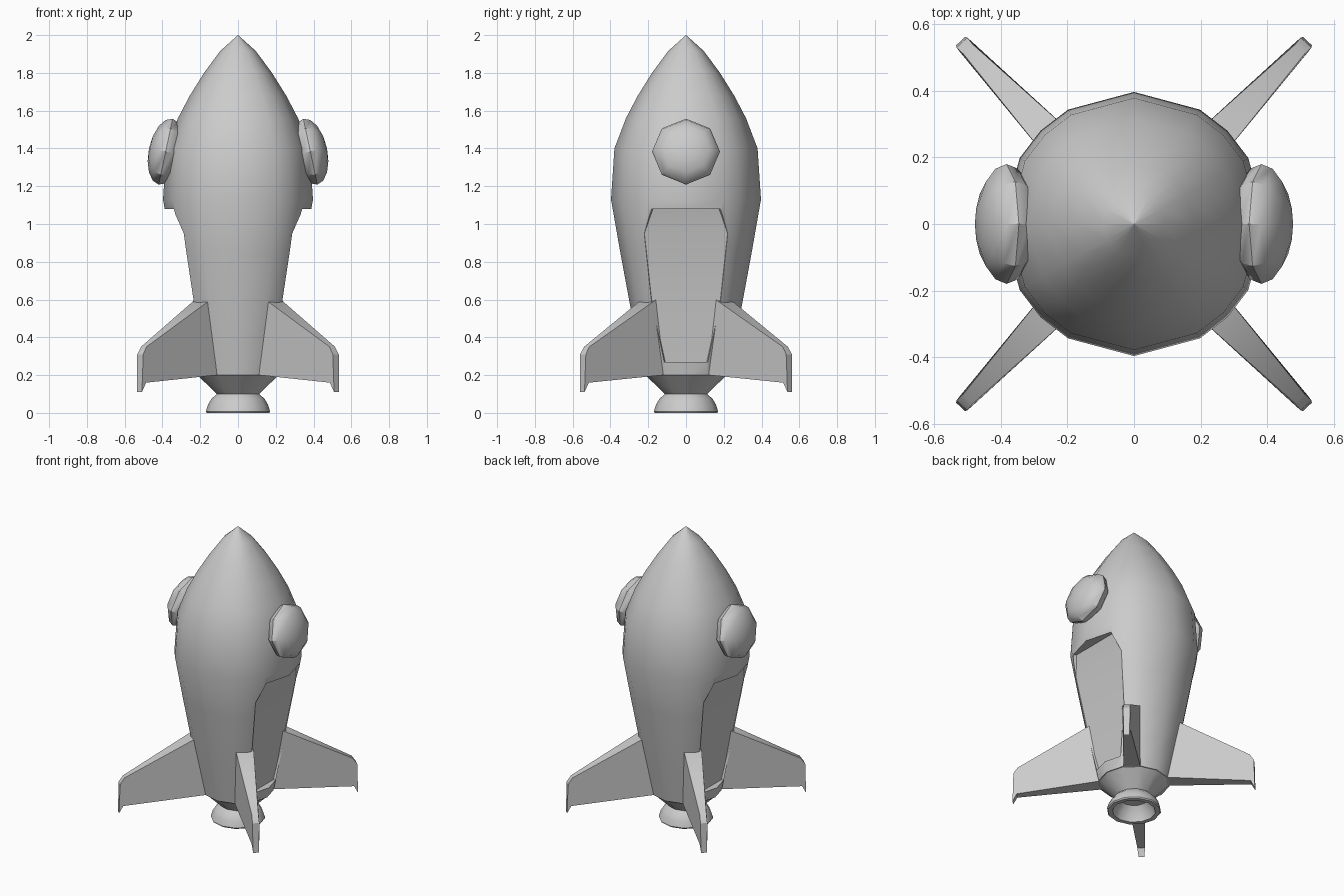
import bpy, bmesh
from math import sin, cos, radians
from mathutils import Matrix

if "Cube" in bpy.data.objects:
    bpy.data.objects.remove(bpy.data.objects["Cube"])


def finish(bm, name, smooth=True):
    bmesh.ops.remove_doubles(bm, verts=bm.verts, dist=1e-5)
    bmesh.ops.recalc_face_normals(bm, faces=bm.faces)
    me = bpy.data.meshes.new(name)
    bm.to_mesh(me)
    bm.free()
    ob = bpy.data.objects.new(name, me)
    bpy.context.collection.objects.link(ob)
    if smooth:
        smooth_by_angle(ob)
    return ob


def smooth_by_angle(ob):
    bpy.ops.object.select_all(action='DESELECT')
    ob.select_set(True)
    bpy.context.view_layer.objects.active = ob
    bpy.ops.object.shade_smooth_by_angle(angle=radians(32))


def loft(bm, loops):
    """Bridge equal-length closed loops and cap both ends."""
    rings = [[bm.verts.new(p) for p in lp] for lp in loops]
    n = len(rings[0])
    for a, b in zip(rings, rings[1:]):
        for i in range(n):
            j = (i + 1) % n
            bm.faces.new((a[i], a[j], b[j], b[i]))
    bm.faces.new(rings[0])
    bm.faces.new(rings[-1])


def lathe(name, profile, angles):
    bm = bmesh.new()
    loft(bm, [[(r * cos(a), r * sin(a), z) for a in angles] for r, z in profile])
    return finish(bm, name, False)


# Hull: 12 sides with an extra edge on each diagonal
angles = [radians(q + a) for q in range(0, 360, 90) for a in (0, 30, 45, 60)]
hull = lathe("hull", [
    (0.17, 0.19), (0.222, 0.2), (0.262, 0.4), (0.298, 0.58), (0.348, 0.85), (0.397, 1.13),
    (0.379, 1.4), (0.318, 1.56), (0.255, 1.68), (0.18, 1.80), (0.095, 1.915),
    (0.0005, 2.0)], angles)

# Recessed side hatches, cut with a tapered prism on each side
hatch_rows = [(1.08, 0.175, 0.32), (0.95, 0.22, 0.285),
              (0.6, 0.182, 0.23), (0.27, 0.11, 0.19)]
for s in (1, -1):
    bm = bmesh.new()
    loft(bm, [[(s * x, -w, z), (s * x, w, z),
               (s * (x + 0.2), w + 0.07, z), (s * (x + 0.2), -w - 0.07, z)]
              for z, w, x in hatch_rows])
    cutter = finish(bm, "hatch_cutter", False)
    cutter.hide_render = True
    mod = hull.modifiers.new("hatch", 'BOOLEAN')
    mod.operation = 'DIFFERENCE'
    mod.solver = 'EXACT'
    mod.object = cutter
    bpy.context.view_layer.objects.active = hull
    bpy.ops.object.modifier_apply(modifier=mod.name)
    bpy.data.objects.remove(cutter)
smooth_by_angle(hull)

# Engine nozzle with a hollow bell
nozzle = lathe("nozzle", [
    (0.215, 0.2), (0.112, 0.1), (0.14, 0.075), (0.158, 0.045), (0.17, 0.008),
    (0.165, 0.0), (0.135, 0.0), (0.12, 0.045), (0.085, 0.09), (0.02, 0.095)],
    [radians(30 * i) for i in range(12)])
smooth_by_angle(nozzle)

# Bubble windows, tilted with the hull
for side, s in (("right", 1), ("left", -1)):
    bm = bmesh.new()
    bmesh.ops.create_uvsphere(bm, u_segments=8, v_segments=8, radius=1)
    m = (Matrix.Translation((s * 0.383, 0, 1.383))
         @ Matrix.Rotation(s * radians(78), 4, 'Y')
         @ Matrix.Diagonal((0.178, 0.18, 0.09, 1)))
    bmesh.ops.transform(bm, matrix=m, verts=bm.verts)
    finish(bm, side + "_window")

# Four diagonal fins: (distance out, height, half thickness)
fin_profile = [(0.18, 0.6, 0.057), (0.27, 0.6, 0.057), (0.725, 0.35, 0.02),
               (0.752, 0.31, 0.022), (0.758, 0.11, 0.018), (0.732, 0.16, 0.024),
               (0.13, 0.207, 0.057)]
a = radians(46.5)
for sx, sy in ((1, 1), (-1, 1), (-1, -1), (1, -1)):
    bm = bmesh.new()
    loft(bm, [[(sx * (u * cos(a) - k * t * sin(a)),
                sy * (u * sin(a) + k * t * cos(a)), z) for u, z, t in fin_profile]
              for k in (-1, 1)])
    finish(bm, ("back" if sy > 0 else "front") + ("_right" if sx > 0 else "_left") + "_fin")
